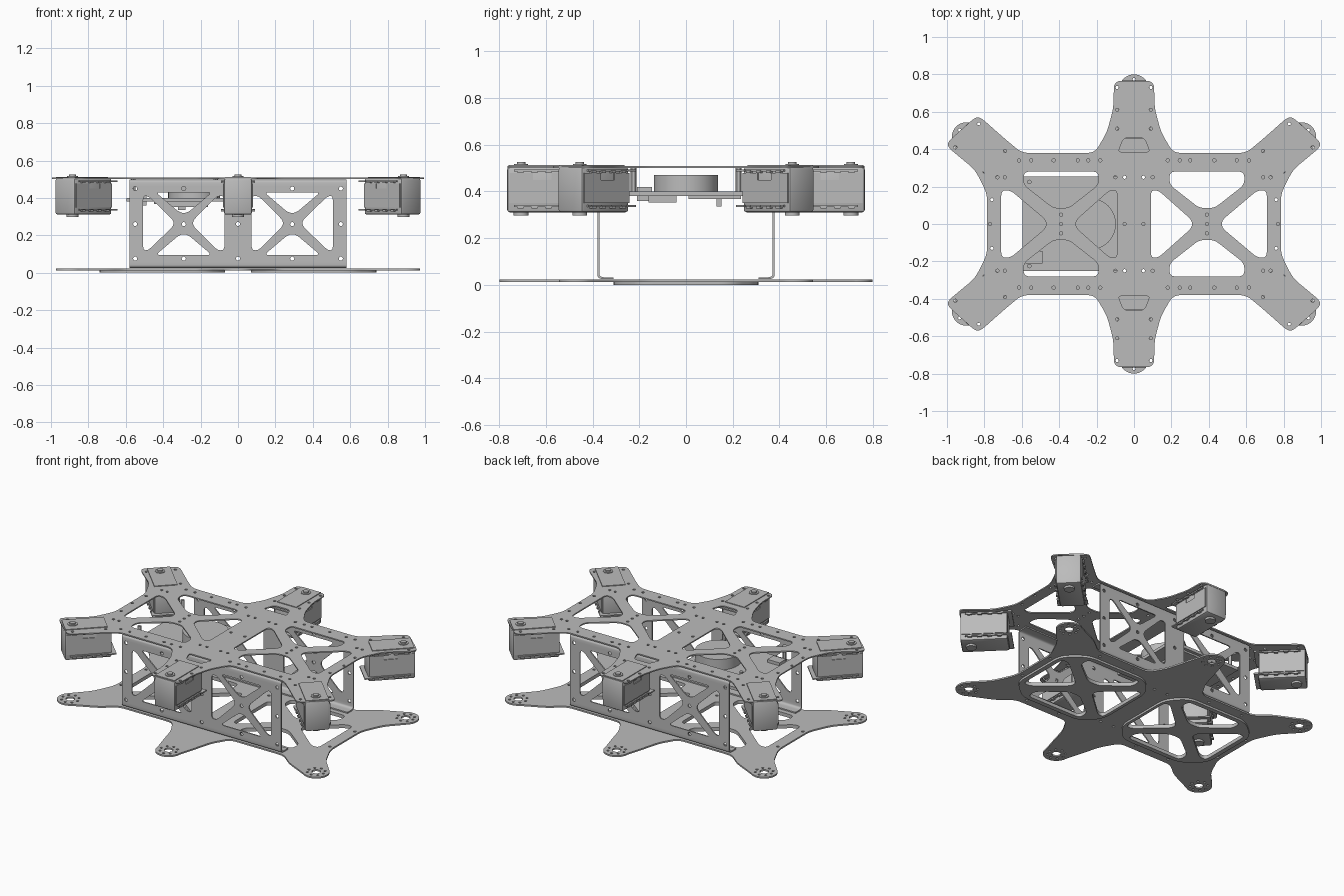
import bpy, bmesh
from math import radians, cos, sin, pi
from mathutils import Matrix, Vector

cube = bpy.data.objects.get("Cube")
if cube:
    bpy.data.objects.remove(cube)

metal = bpy.data.materials.new("brushed grey")
metal.use_nodes = True
GREY = (0.5, 0.5, 0.5, 1)
metal.diffuse_color = GREY
metal.node_tree.nodes["Principled BSDF"].inputs["Base Color"].default_value = GREY
parts = []

XZ = Matrix.Rotation(pi / 2, 4, 'X')
YZ = Matrix.Rotation(pi / 2, 4, 'Z') @ XZ
IDENT = Matrix()


def add_object(name, mesh, matrix=IDENT):
    mesh.transform(matrix)
    mesh.materials.clear()
    mesh.materials.append(metal)
    obj = bpy.data.objects.new(name, mesh)
    bpy.context.collection.objects.link(obj)
    parts.append(obj)
    return obj


def rounded(points, radius=0.03, steps=5):
    """Polygon with every corner softened."""
    result = []
    pts = [Vector(p) for p in points]
    for i, p in enumerate(pts):
        a, b = pts[i - 1] - p, pts[(i + 1) % len(pts)] - p
        start = p + a.normalized() * min(radius, a.length * 0.48)
        end = p + b.normalized() * min(radius, b.length * 0.48)
        for k in range(steps + 1):
            t = k / steps
            result.append(start * (1 - t) ** 2 + p * 2 * t * (1 - t) + end * t * t)
    return result


def circle(x, y, r, n=12):
    return [(x + r * cos(2 * pi * k / n), y + r * sin(2 * pi * k / n)) for k in range(n)]


def sheet(name, loops, thickness, matrix):
    """Flat sheet from an outline and the holes inside it."""
    curve = bpy.data.curves.new(name, 'CURVE')
    curve.dimensions = '2D'
    curve.fill_mode = 'BOTH'
    curve.extrude = thickness / 2
    for loop in loops:
        spline = curve.splines.new('POLY')
        spline.points.add(len(loop) - 1)
        for point, p in zip(spline.points, loop):
            point.co = (p[0], p[1], 0, 1)
        spline.use_cyclic_u = True
    temp = bpy.data.objects.new("temp", curve)
    bpy.context.collection.objects.link(temp)
    graph = bpy.context.evaluated_depsgraph_get()
    mesh = bpy.data.meshes.new_from_object(temp.evaluated_get(graph))
    bpy.data.objects.remove(temp)
    return add_object(name, mesh, matrix)


def box(name, lo, hi, matrix=IDENT, bevel=0):
    bm = bmesh.new()
    bmesh.ops.create_cube(bm, size=1)
    lo, hi = Vector(lo), Vector(hi)
    bmesh.ops.scale(bm, vec=hi - lo, verts=bm.verts)
    bmesh.ops.translate(bm, vec=(lo + hi) / 2, verts=bm.verts)
    if bevel:
        bmesh.ops.bevel(bm, geom=bm.edges[:], offset=bevel, segments=2, profile=0.5, affect='EDGES')
    mesh = bpy.data.meshes.new(name)
    bm.to_mesh(mesh)
    bm.free()
    return add_object(name, mesh, matrix)


def disc(name, x, y, r, z0, z1, matrix=IDENT, n=32):
    return sheet(name, [circle(x, y, r, n)], z1 - z0, matrix @ Matrix.Translation((0, 0, (z0 + z1) / 2)))


def at_z(z):
    return Matrix.Translation((0, 0, z))


def mirror4(quarter):
    """Full outline from the quarter running clockwise from +y to +x."""
    return (quarter + [(x, -y) for x, y in reversed(quarter)]
            + [(-x, -y) for x, y in quarter] + [(-x, y) for x, y in reversed(quarter)])


def mirrored_spots(spots):
    return {(sx * x, sy * y) for x, y in spots for sx in (1, -1) for sy in (1, -1)}


# Truss openings shared by the horizontal plates
upper = [(.19, .28), (.59, .28), (.59, .21), (.43, .085), (.35, .085), (.19, .21)]
inner = [(.09, .18), (.13, .18), (.31, .02), (.31, -.02), (.13, -.18), (.09, -.18)]
outer = [(.71, .18), (.66, .18), (.47, .02), (.47, -.02), (.66, -.18), (.71, -.18)]
truss = []
for s in (1, -1):
    truss += [rounded([(s * x, y) for x, y in loop]) for loop in (inner, outer)]
    truss += [rounded([(s * x, t * y) for x, y in upper]) for t in (1, -1)]

# Top plate
body_edge = [(.11, .62), (.145, .49), (.21, .38), (.60, .38), (.69, .455)]
top_edge = [(.107, .765)] + body_edge + [(.82, .57), (.85, .57), (.995, .44), (.995, .41),
                                        (.85, .29), (.785, .16)]
screws = mirrored_spots([(.18, .34), (.245, .34), (.30, .34), (.43, .34), (.55, .34), (.615, .34),
                         (.05, .25), (.10, .25), (.05, 0), (.39, .14 - .09), (.39, 0), (.77, 0),
                         (.76, .13), (.69, .25), (.73, .25), (.09, .51), (.09, .61), (.09, .73),
                         (.69, .39), (.83, .535), (.80, .28), (.955, .41)])
arm_slots = [rounded([(-.055, s * .46), (.055, s * .46), (.085, s * .385), (-.085, s * .385)], .02)
             for s in (1, -1)]
sheet("top_plate", [rounded(mirror4(top_edge), .04)] + truss + arm_slots
      + [circle(x, y, .009, 8) for x, y in sorted(screws)], .008, at_z(.504))

# Bottom plate with rounded foot lobes and bolt circles
LOBE = .08


def arc(cx, cy, start, end, n=9):
    return [(cx + LOBE * cos(radians(start + (end - start) * k / n)),
             cy + LOBE * sin(radians(start + (end - start) * k / n))) for k in range(n + 1)]


bottom_edge = arc(0, .72, 85, 0) + body_edge + arc(.895, .465, 130, -40) + [(.85, .30), (.785, .16)]
lobe_holes = []
for cx, cy in [(0, .72), (0, -.72)] + sorted(mirrored_spots([(.895, .465)])):
    lobe_holes.append(circle(cx, cy, .027, 16))
    lobe_holes += [circle(x, y, .008, 8) for x, y in circle(cx, cy, .053, 8)]
edge_screws = mirrored_spots([(.30, .34), (.55, .34), (.05, .25), (.76, .13)])
sheet("bottom_plate", [rounded(mirror4(bottom_edge), .04)] + truss + lobe_holes
      + [circle(x, y, .009, 8) for x, y in sorted(edge_screws)], .01, at_z(.018))

# Reinforcing frames under the bottom plate
for side, s in (("left", 1), ("right", -1)):
    frame = [(s * .07, .2), (s * .17, .31), (s * .61, .31), (s * .74, .2),
             (s * .74, -.2), (s * .61, -.31), (s * .17, -.31), (s * .07, -.2)]
    holes = [loop for loop in truss if loop[0][0] * s > 0]
    sheet(side + "_under_frame", [rounded(frame, .06)] + holes, .014, at_z(.007))

# Side panels: trussed sheet with bent flanges at both edges
panel_holes = []
for s in (1, -1):
    for tri in ([(.14, .43), (.44, .43), (.31, .32), (.27, .32)],
                [(.14, .095), (.44, .095), (.31, .205), (.27, .205)],
                [(.073, .41), (.11, .41), (.24, .28), (.24, .25), (.11, .12), (.073, .12)],
                [(.507, .41), (.48, .41), (.345, .28), (.345, .25), (.48, .12), (.507, .12)]):
        panel_holes.append(rounded([(s * x, z) for x, z in tri], .025))
panel_screws = [circle(x, z, .011, 10) for x in (-.55, -.29, 0, .29, .55) for z in (.075, .26, .45)
                if not (z == .26 and x == 0)] + [circle(0, .26, .011, 10)]
for side, s in (("front", -1), ("back", 1)):
    panel = [(-.58, .06), (.58, .06), (.58, .465), (-.58, .465)]
    sheet(side + "_panel", [panel] + panel_holes + panel_screws, .008,
          Matrix.Translation((0, s * .375, 0)) @ XZ)
    for edge, base, d in (("lower", .024, 1), ("upper", .499, -1)):
        bend_out = rounded([(.379, .036), (.379, 0), (.31, 0)], .034)[6:12]
        bend_in = rounded([(.371, .036), (.371, .008), (.31, .008)], .026)[6:12]
        profile = [(.379, .036)] + bend_out + [(.31, 0), (.31, .008)] + bend_in[::-1] + [(.371, .036)]
        sheet(side + "_" + edge + "_flange", [[(s * y, base + d * z) for y, z in profile]], 1.16, YZ)

# Servos: +x of the local frame points outwards, origin on the horn axis
def servo(name, x, y, angle):
    m = Matrix.Translation((x, y, 0)) @ Matrix.Rotation(radians(angle), 4, 'Z')
    box(name + "_case", (-.225, -.075, .31), (.06, .075, .505), m, .012)
    box(name + "_cap", (-.20, -.07, .506), (.055, .07, .513), m)
    disc(name + "_horn_rim", 0, 0, .03, .512, .517, m, 20)
    disc(name + "_top_axle", 0, 0, .018, .512, .525, m, 16)
    disc(name + "_bottom_axle", 0, 0, .032, .297, .312, m, 20)
    for label, z in (("upper", .486), ("lower", .334)):
        box(name + "_" + label + "_ear", (-.25, -.092, z), (-.20, .092, z + .008), m)
        box(name + "_" + label + "_rail", (-.21, -.084, z), (.03, .084, z + .008), m)
        for k in range(4):
            u = -.19 + k * .06
            box(name + "_" + label + "_lug", (u, -.09, z - .007), (u + .025, .09, z + .003), m)
    for s in (1, -1):
        cover = [(-.22, .35), (.05, .35), (.05, .478), (-.05, .478), (-.05, .45), (-.13, .45),
                 (-.13, .478), (-.22, .478)]
        sheet(name + "_cover", [cover], .006, m @ Matrix.Translation((0, s * .077, 0)) @ XZ)


servo("front_servo", 0, -.706, -90)
servo("back_servo", 0, .706, 90)
servo("front_left_servo", .885, -.455, -45)
servo("front_right_servo", -.885, -.455, -135)
servo("back_left_servo", .885, .455, 45)
servo("back_right_servo", -.885, .455, 135)

# Electronics tray with drum, connectors and posts
box("tray", (-.595, -.25, .38), (-.08, .255, .40))
disc("drum", -.235, 0, .138, .40, .47, n=48)
box("corner_block", (-.58, -.21, .36), (-.49, -.145, .42))
box("lower_block", (-.42, -.16, .352), (-.16, -.04, .38))
box("rear_block", (-.45, .01, .368), (-.18, .235, .38))
box("connector", (-.32, .13, .335), (-.28, .152, .38))
for x in (-.56, -.12):
    for y in (-.225, .225):
        disc("tray_post", x, y, .012, .40, .50, n=12)

# Smooth the round surfaces, keep edges sharp
bpy.ops.object.select_all(action='DESELECT')
for obj in parts:
    obj.select_set(True)
bpy.context.view_layer.objects.active = parts[0]
bpy.ops.object.shade_smooth_by_angle(angle=radians(30))
